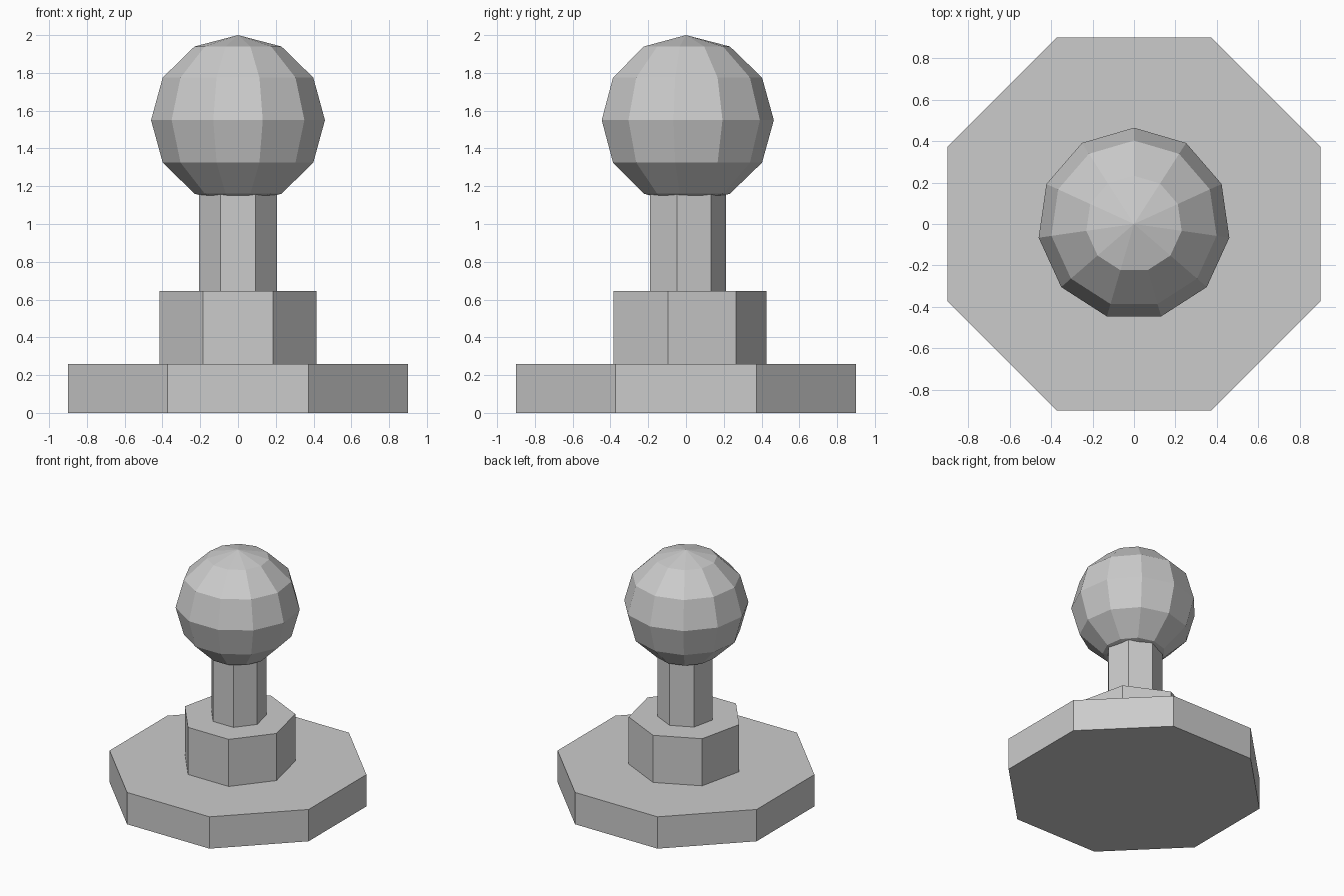
import bpy, bmesh
from math import sin, cos, pi

if "Cube" in bpy.data.objects:
    bpy.data.objects.remove(bpy.data.objects["Cube"])


def turned(name, sides, profile, phase=0.0):
    """Faceted turned solid from (radius, z) pairs, bottom to top; radius 0 is a pole.
    With phase 0 one corner points to +y."""
    bm = bmesh.new()
    rings = []
    for r, z in profile:
        if r < 1e-6:
            rings.append([bm.verts.new((0, 0, z))] * sides)
        else:
            angles = [phase + 2 * pi * i / sides for i in range(sides)]
            rings.append([bm.verts.new((-r * sin(a), r * cos(a), z)) for a in angles])
    for low, high in zip(rings, rings[1:]):
        for i in range(sides):
            j = (i + 1) % sides
            corners = list(dict.fromkeys((low[i], low[j], high[j], high[i])))
            bm.faces.new(corners)
    # Cap open ends
    for ring, (r, _) in ((rings[0], profile[0]), (rings[-1], profile[-1])):
        if r > 1e-6:
            bm.faces.new(ring)
    bmesh.ops.recalc_face_normals(bm, faces=bm.faces)
    mesh = bpy.data.meshes.new(name)
    bm.to_mesh(mesh)
    bm.free()
    obj = bpy.data.objects.new(name, mesh)
    bpy.context.collection.objects.link(obj)
    return obj


# Octagonal base plate, flat sides facing the axes
turned("base_plate", 8, [(0.9 / cos(pi / 8), 0), (0.9 / cos(pi / 8), 0.26)], pi / 8)

# Seven-sided collar and stem
turned("collar", 7, [(0.425, 0.26), (0.425, 0.645)])
turned("stem", 7, [(0.212, 0.645), (0.212, 1.155)])

# Faceted ball: eleven segments, six bands
BANDS, WIDTH, HEIGHT, CENTRE = 6, 0.465, 0.45, 1.55
ball = [(WIDTH * sin(pi * k / BANDS), CENTRE - HEIGHT * cos(pi * k / BANDS))
        for k in range(BANDS + 1)]
turned("ball", 11, ball)
